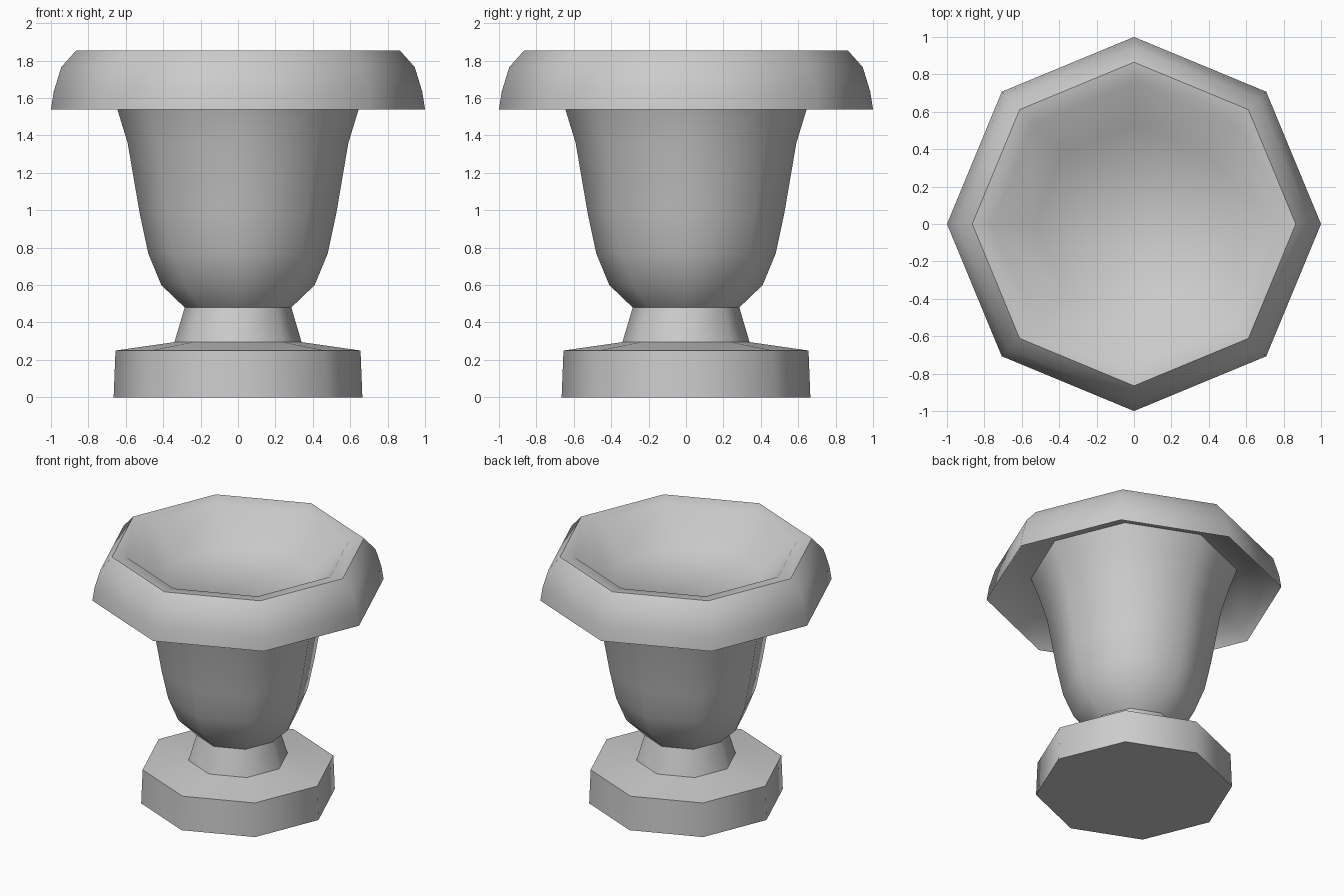
import bpy, bmesh
from math import cos, sin, pi, radians

if "Cube" in bpy.data.objects:
    bpy.data.objects.remove(bpy.data.objects["Cube"])

SIDES = 8


def lathe(name, profile):
    """Octagonal lathe of (radius, z) points, capped at both ends."""
    bm = bmesh.new()
    rings = [[bm.verts.new((r * cos(2 * pi * i / SIDES), r * sin(2 * pi * i / SIDES), z))
              for i in range(SIDES)] for r, z in profile]
    for a, b in zip(rings, rings[1:]):
        for i in range(SIDES):
            j = (i + 1) % SIDES
            bm.faces.new((a[i], a[j], b[j], b[i]))
    bm.faces.new(rings[0][::-1])
    bm.faces.new(rings[-1])
    bmesh.ops.recalc_face_normals(bm, faces=bm.faces[:])
    mesh = bpy.data.meshes.new(name)
    bm.to_mesh(mesh)
    bm.free()
    obj = bpy.data.objects.new(name, mesh)
    bpy.context.collection.objects.link(obj)
    bpy.ops.object.select_all(action='DESELECT')
    obj.select_set(True)
    bpy.context.view_layer.objects.active = obj
    bpy.ops.object.shade_smooth_by_angle(angle=radians(50))
    return obj


lathe("planter_urn", [
    # foot and stem
    (0.665, 0), (0.655, 0.25), (0.34, 0.295), (0.285, 0.48),
    # bowl
    (0.41, 0.6), (0.48, 0.77), (0.525, 0.98), (0.59, 1.36), (0.645, 1.54), (0.70, 1.69),
    # hollow underside of the rim, then its rounded outside
    (0.95, 1.62), (1.0, 1.54), (0.985, 1.635), (0.945, 1.765), (0.865, 1.855),
    # inner lip and soil surface
    (0.76, 1.84), (0.535, 1.62),
])
